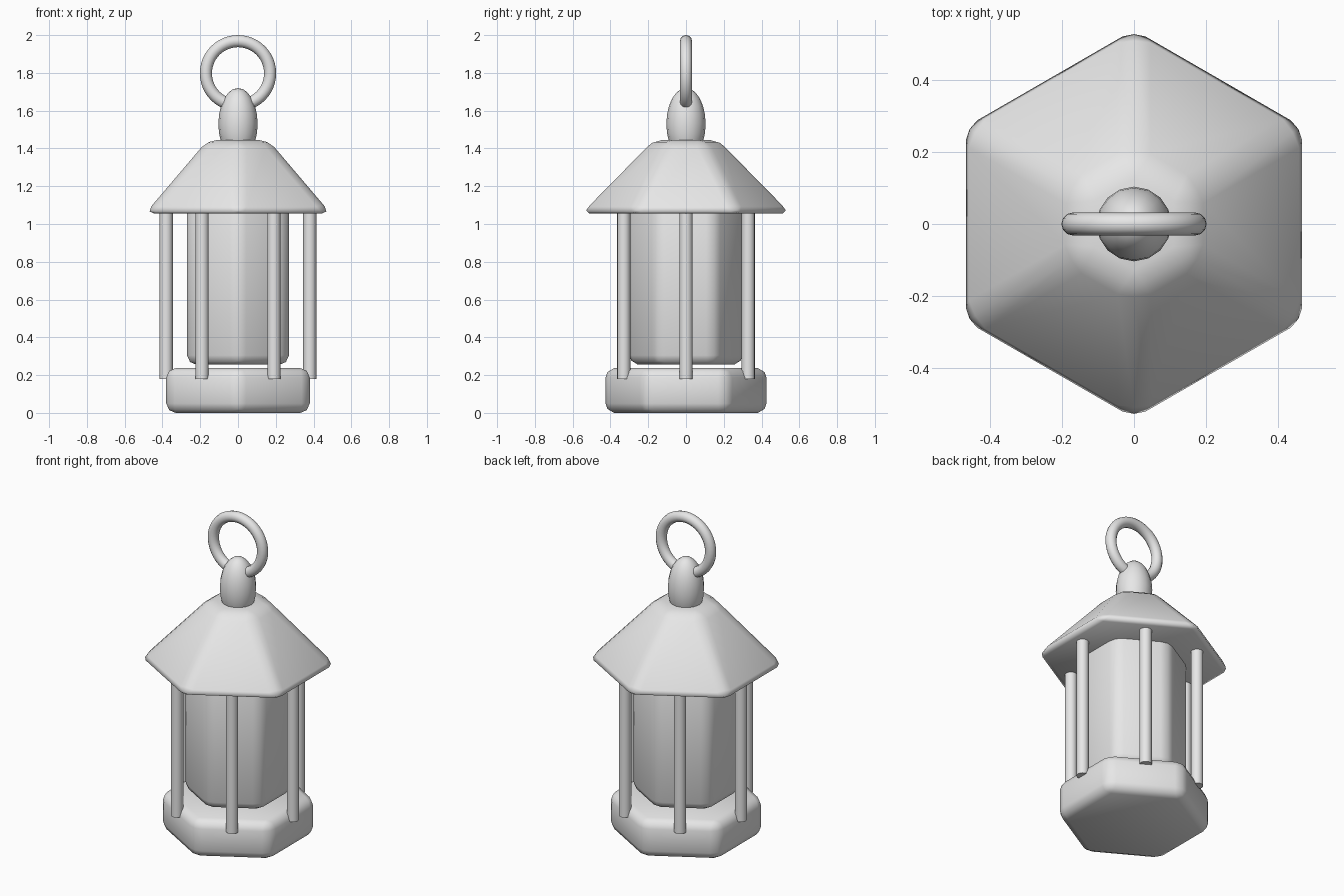
import bpy
import bmesh
from math import cos, sin, pi

cube = bpy.data.objects.get("Cube")
if cube:
    bpy.data.objects.remove(cube, do_unlink=True)

# One plain grey for the whole lantern
grey = bpy.data.materials.new("plain grey")
grey.diffuse_color = (0.8, 0.8, 0.8, 1)
grey.use_nodes = True
grey.node_tree.nodes["Principled BSDF"].inputs["Base Color"].default_value = (0.8, 0.8, 0.8, 1)


def finish(obj, name):
    """Name the part, colour it and shade it smooth."""
    obj.name = obj.data.name = name
    obj.data.materials.append(grey)
    obj.data.shade_smooth()
    return obj


def hex_block(name, bottom, top, bottom_apothem, top_apothem):
    """Six-sided block with corners on the y axis and rounded edges."""
    bm = bmesh.new()
    rings = []
    for z, apothem in ((bottom, bottom_apothem), (top, top_apothem)):
        radius = apothem / cos(pi / 6)
        angles = [pi / 6 + i * pi / 3 for i in range(6)]
        rings.append([bm.verts.new((radius * cos(a), radius * sin(a), z)) for a in angles])
    low, high = rings
    bm.faces.new(low[::-1])
    bm.faces.new(high)
    for i in range(6):
        j = (i + 1) % 6
        bm.faces.new((low[i], low[j], high[j], high[i]))
    mesh = bpy.data.meshes.new(name)
    bm.to_mesh(mesh)
    bm.free()
    obj = bpy.data.objects.new(name, mesh)
    bpy.context.collection.objects.link(obj)
    bevel = obj.modifiers.new("rounded edges", "BEVEL")
    bevel.width = 0.05
    bevel.segments = 2
    bevel.limit_method = "NONE"
    return finish(obj, name)


# Base, lamp body and sloping roof
hex_block("base", 0, 0.237, 0.38, 0.38)
hex_block("lamp_body", 0.255, 1.15, 0.27, 0.27)
hex_block("roof", 1.055, 1.445, 0.492, 0.16)

# Six posts, one at the middle of each side
for i in range(6):
    a = i * pi / 3
    bpy.ops.mesh.primitive_cylinder_add(
        vertices=16, radius=0.035, depth=0.92,
        location=(0.38 * cos(a), 0.38 * sin(a), 0.64))
    post = finish(bpy.context.object, f"post_{i + 1}")
    bpy.ops.object.shade_smooth_by_angle()

# Egg-shaped finial
bpy.ops.mesh.primitive_uv_sphere_add(segments=16, ring_count=12, radius=1, location=(0, 0, 1.53))
finial = finish(bpy.context.object, "finial")
finial.scale = (0.104, 0.104, 0.19)

# Hanging ring
bpy.ops.mesh.primitive_torus_add(
    major_segments=48, minor_segments=12, major_radius=0.17, minor_radius=0.032,
    location=(0, 0, 1.798), rotation=(pi / 2, 0, 0))
finish(bpy.context.object, "hanging_ring")
